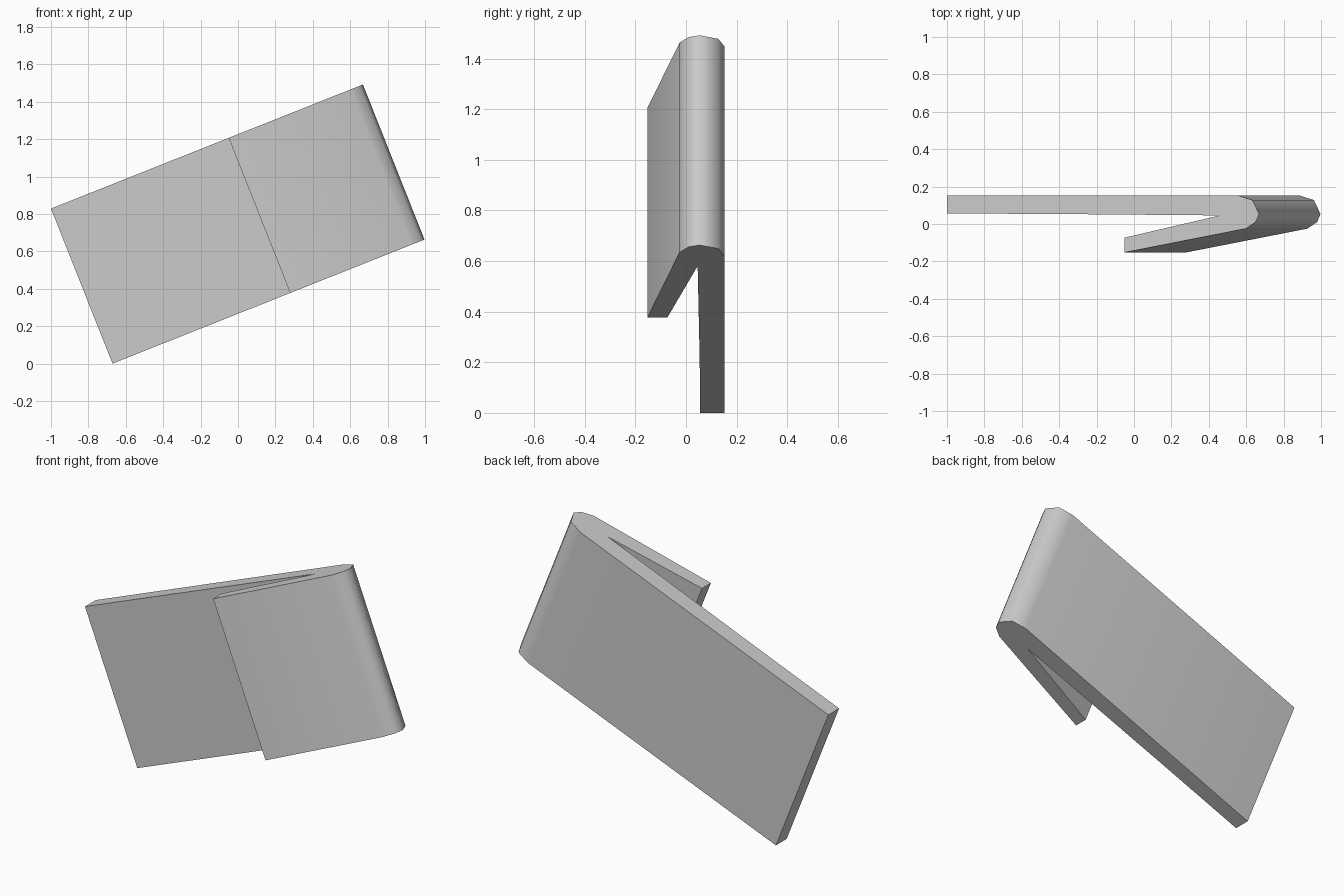
import bpy, bmesh, math
from mathutils import Vector

if "Cube" in bpy.data.objects:
    bpy.data.objects.remove(bpy.data.objects["Cube"])

# Folded strip profile: x along the tilted upper edge, y is depth
profile = [(-1, 0.152), (-1, 0.056), (-0.46, 0.054), (0.46, 0.046),
           (-0.05, -0.073), (-0.05, -0.152), (0.597, -0.025), (0.65, 0.01),
           (0.668, 0.053), (0.633, 0.128), (0.557, 0.152)]
slope = 0.664 / 1.67
sweep = Vector((0.329, 0, -0.829))

bm = bmesh.new()
verts = [bm.verts.new((x, y, 0.83 + (x + 1) * slope)) for x, y in profile]
face = bm.faces.new(verts)

# Sweep the profile down the width of the strip
out = bmesh.ops.extrude_face_region(bm, geom=[face], use_keep_orig=True)
moved = [g for g in out["geom"] if isinstance(g, bmesh.types.BMVert)]
bmesh.ops.translate(bm, verts=moved, vec=sweep)
bmesh.ops.recalc_face_normals(bm, faces=bm.faces[:])

# Rest the lowest corner on the ground
low = min(v.co.z for v in bm.verts)
bmesh.ops.translate(bm, verts=bm.verts[:], vec=(0, 0, -low))

mesh = bpy.data.meshes.new("folded_clip")
bm.to_mesh(mesh)
bm.free()
clip = bpy.data.objects.new("folded_clip", mesh)
bpy.context.collection.objects.link(clip)

# Smooth the rounded fold, keep the cut edges sharp
bpy.context.view_layer.objects.active = clip
clip.select_set(True)
bpy.ops.object.shade_smooth_by_angle(angle=math.radians(62))
